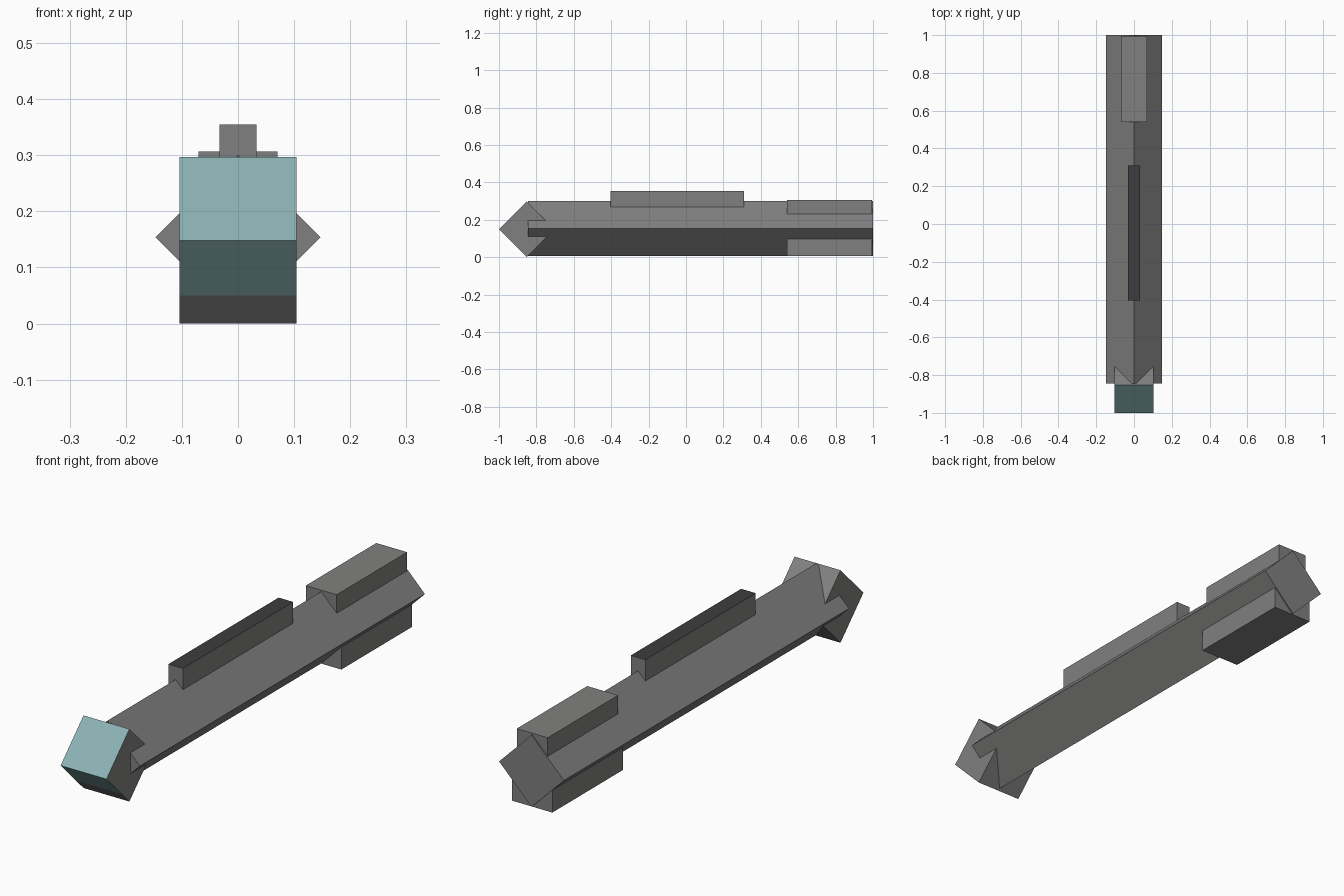
import bpy, bmesh
from math import radians
from mathutils import Matrix, Vector

if "Cube" in bpy.data.objects:
    bpy.data.objects.remove(bpy.data.objects["Cube"], do_unlink=True)


def material(name, colour):
    mat = bpy.data.materials.new(name)
    mat.use_nodes = True
    mat.diffuse_color = (*colour, 1)
    mat.node_tree.nodes["Principled BSDF"].inputs["Base Color"].default_value = (*colour, 1)
    return mat


grey = material("metal grey", (0.22, 0.216, 0.215))
dark = material("dark grey", (0.047, 0.047, 0.047))
teal = material("pale teal", (0.26, 0.45, 0.46))


def block(name, centre, size, mats, turn=0, axis='X', cut_z=None, paint=None):
    """Box, turned about one axis, with an optional level cut and a face colour rule."""
    bm = bmesh.new()
    bmesh.ops.create_cube(bm, size=1)
    bm.transform(Matrix.Translation(centre)
                 @ Matrix.Rotation(radians(turn), 4, axis)
                 @ Matrix.Diagonal((*size, 1)))
    if cut_z is not None:
        bmesh.ops.bisect_plane(bm, geom=bm.verts[:] + bm.edges[:] + bm.faces[:],
                               plane_co=Vector((0, 0, cut_z)), plane_no=Vector((0, 0, 1)))
    bm.normal_update()
    if paint:
        for f in bm.faces:
            f.material_index = int(paint(f))
    mesh = bpy.data.meshes.new(name)
    bm.to_mesh(mesh)
    bm.free()
    for m in mats:
        mesh.materials.append(m)
    obj = bpy.data.objects.new(name, mesh)
    bpy.context.collection.objects.link(obj)
    return obj


# Long square shaft standing on its edge
side = 0.147 * 2 ** 0.5
block("shaft", (0, 0.0775, 0.154), (side, 1.845, side), [grey], 45, 'Y')

# Tilted head block: front faces teal, with a grey strip at the bottom
side = 0.1485 * 2 ** 0.5
block("head", (0, -0.8515, 0.1485), (0.208, side, side), [grey, teal], 45, 'X', cut_z=0.05,
      paint=lambda f: f.normal.y < -0.5 and f.calc_center_median().z > 0.05)

# Top rail with a dark upper face
block("top_rail", (0, -0.047, 0.297), (0.066, 0.714, 0.116), [grey, dark],
      paint=lambda f: f.normal.z > 0.5)

# Rear blocks above and below the shaft
block("rear_top_block", (0, 0.767, 0.246), (0.14, 0.456, 0.122), [grey])
block("rear_bottom_block", (0, 0.767, 0.061), (0.182, 0.456, 0.11), [grey])
